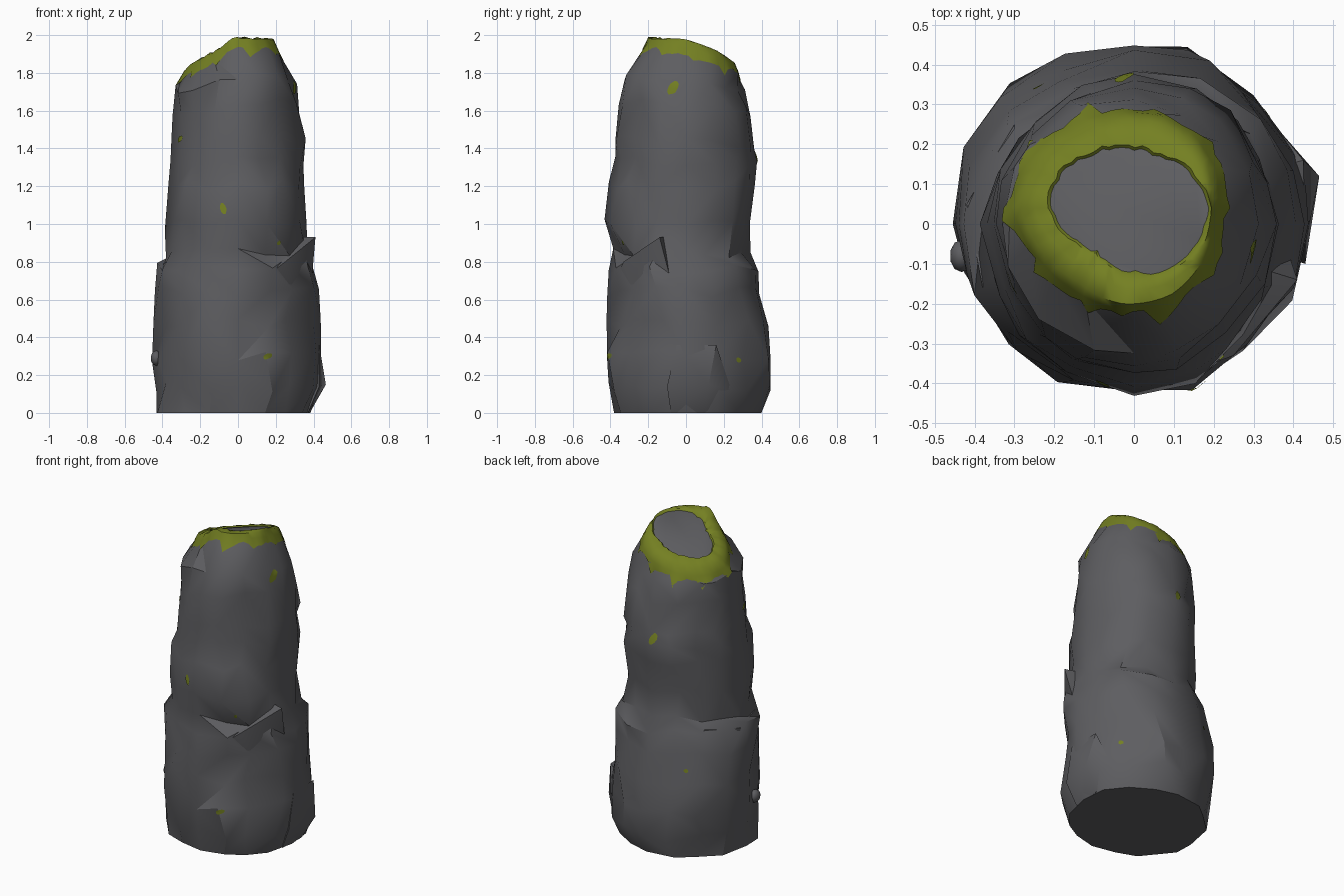
import bpy, bmesh, math, random
from mathutils import Vector
from mathutils.bvhtree import BVHTree

if "Cube" in bpy.data.objects:
    bpy.data.objects.remove(bpy.data.objects["Cube"])

random.seed(11)
rnd = random.uniform
CX, CY = -0.03, 0.04          # centre of the broken top


def material(name, rgb):
    m = bpy.data.materials.new(name)
    m.diffuse_color = (*rgb, 1)
    m.use_nodes = True
    m.node_tree.nodes["Principled BSDF"].inputs["Base Color"].default_value = m.diffuse_color
    return m


STONE = material("dark grey stone", (0.11, 0.11, 0.118))
MOSS = material("olive moss", (0.175, 0.215, 0.016))


def finish(name, bm, mat, angle=35):
    bmesh.ops.recalc_face_normals(bm, faces=bm.faces)
    me = bpy.data.meshes.new(name)
    bm.to_mesh(me)
    bm.free()
    ob = bpy.data.objects.new(name, me)
    bpy.context.collection.objects.link(ob)
    me.materials.append(mat)
    bpy.ops.object.select_all(action='DESELECT')
    ob.select_set(True)
    bpy.context.view_layer.objects.active = ob
    bpy.ops.object.shade_smooth_by_angle(angle=math.radians(angle))
    return ob


def loft(bm, rings, closed_ends):
    vs = [[bm.verts.new(p) for p in r] for r in rings]
    n = len(vs[0])
    for a, b in zip(vs, vs[1:]):
        for i in range(n):
            j = (i + 1) % n
            bm.faces.new((a[i], a[j], b[j], b[i]))
    if closed_ends:
        bm.faces.new(vs[0][::-1])
        bm.faces.new(vs[-1])


# Radii of the bare top and of the moss edge, every 30 degrees
INNER = [.21, .185, .15, .145, .15, .17, .175, .14, .12, .15, .18, .20]
OUTER = [.235, .25, .245, .23, .23, .25, .265, .235, .225, .25, .26, .25]


def polar(table, a):
    t = a / (2 * math.pi) * 12 % 12
    i = int(t)
    return table[i] + (table[(i + 1) % 12] - table[i]) * (t - i)


def top_z(x, y):
    peak = 0.035 * math.exp(-((x + .02) ** 2 + (y + .2) ** 2) / .005)
    return 1.918 + .28 * x - .26 * y + peak


def top_point(a, r, drop):
    x, y = CX + r * math.cos(a), CY + r * math.sin(a)
    return Vector((x, y, min(top_z(x, y) + drop, 2.0)))


# Pillar outline: z, left, right, front, back, tilt
PROFILE = [
    (0.00, .43, .385, .39, .40, 0), (0.13, .44, .44, .435, .445, 0),
    (0.30, .46, .445, .425, .445, 0), (0.48, .455, .435, .42, .44, 0),
    (0.64, .44, .43, .415, .385, 0), (0.77, .425, .41, .41, .385, 0),
    (0.84, .38, .37, .39, .345, 0), (1.00, .39, .36, .43, .335, 0),
    (1.20, .37, .35, .41, .365, 0), (1.33, .355, .35, .37, .38, 0),
    (1.43, .35, .36, .375, .36, .1), (1.60, .345, .325, .355, .34, .2),
    (1.74, .335, .31, .335, .31, .4),
]
# Chipped hollows: azimuth, z, depth
DENTS = [(-54, .48, .075), (-97, .18, .04), (-150, .50, .05), (-60, .86, .03),
         (25, .62, .03), (110, .80, .04), (160, 1.05, .03), (60, 1.0, .03),
         (-40, 1.52, .035), (-125, 1.25, .03), (-85, 1.78, .02), (200, .22, .03)]
N = 16
rings = []
for k, (z, l, r, f, b, tilt) in enumerate(PROFILE):
    ring = []
    for i in range(N):
        a = 2 * math.pi * (i + (rnd(-.25, .25) if i % 4 else 0)) / N
        c, s = math.cos(a), math.sin(a)
        rx, ry = (r if c > 0 else l), (b if s > 0 else f)
        grow = 1 + (rnd(-.045, .045) if i % 4 else rnd(-.015, .01))
        zz = z + (rnd(-.035, .035) if k else 0)
        for az, dz, depth in DENTS:
            da = (a - math.radians(az) + math.pi) % (2 * math.pi) - math.pi
            grow -= 2 * depth * math.exp(-(da / .22) ** 2 - ((z - dz) / .13) ** 2)
        x, y = rx * c * grow, ry * s * grow
        ring.append(Vector((x, y, zz + tilt * (.28 * x - .26 * y))))
    rings.append(ring)
ANG = [2 * math.pi * i / N for i in range(N)]
rings.append([top_point(a, polar(OUTER, a) * 1.06, -.07) for a in ANG])
rings.append([top_point(a, polar(OUTER, a) * .95, -.03) for a in ANG])
rings.append([top_point(a, polar(INNER, a) * 1.05, -.006) for a in ANG])
bm = bmesh.new()
loft(bm, rings, True)
bmesh.ops.triangulate(bm, faces=[f for f in bm.faces if len(f.verts) == 4],
                      quad_method='LONG_EDGE')
tree = BVHTree.FromBMesh(bm)
finish("stone_pillar", bm, STONE)


# Broken shelves of rock standing off the pillar
def chunk(name, pts):
    bm = bmesh.new()
    for p in pts:
        bm.verts.new(p)
    bmesh.ops.convex_hull(bm, input=bm.verts)
    finish(name, bm, STONE)


chunk("right_shelf", [(.12, -.38, .70), (.25, -.33, .80), (.41, -.14, .93), (.39, -.08, .70),
                      (.28, -.1, .93), (.18, -.25, .84), (.28, -.29, .68)])
chunk("left_shelf", [(-.42, .05, .77), (-.38, -.16, .80), (-.30, .25, .80), (-.42, .0, .55),
                     (-.3, .0, .82), (-.3, .28, .55), (-.39, -.16, .6)])
chunk("base_corner", [(.465, .12, .15), (.425, .16, .36), (.43, -.05, .36), (.38, .1, 0),
                      (.36, .24, .12), (.43, -.1, .14), (.37, -.08, 0), (.2, .1, .1)])

# Small pebble lodged in the left side
bm = bmesh.new()
bmesh.ops.create_icosphere(bm, subdivisions=2, radius=.037)
for v in bm.verts:
    v.co = Vector((v.co.x * .8, v.co.y * 1.1, v.co.z * 1.1)) + Vector((-.433, -.08, .29))
finish("side_pebble", bm, STONE)


# Moss rim draped over the broken edge
def wall(p, out):
    """Push a point just outside the stone."""
    d = Vector((p.x - CX, p.y - CY, 0)).normalized()
    hit = tree.ray_cast(p + d * .5, -d)[0]
    return hit + d * out if hit else p


M = 60
rows = [[] for _ in range(6)]
hang = 0
for i in range(M):
    a = 2 * math.pi * i / M
    ri, ro = polar(INNER, a), polar(OUTER, a)
    hang = .4 * hang + .6 * rnd(0, .035) if i % 6 else rnd(.04, .075)
    w = rnd(-.005, .005)
    rows[0].append(top_point(a, ri + w, -.012))
    rows[1].append(top_point(a, ri + .012 + w, .003))
    rows[2].append(top_point(a, (ri + ro) / 2, rnd(-.006, .008)))
    rows[3].append(top_point(a, ro * .96, -.015 + w))
    rows[4].append(wall(top_point(a, ro * 1.03, -.05), .010))
    rows[5].append(wall(top_point(a, ro * 1.05, -.058 - hang), .004))
bm = bmesh.new()
loft(bm, rows, False)
finish("moss_rim", bm, MOSS, 50)

# Moss spots lying on the stone: azimuth, z, half width, half height, slant
SPOTS = [(-101, 1.08, .017, .03, -.5), (-69, .30, .025, .017, .3), (-154, 1.45, .03, .018, .3),
         (-13, 1.72, .03, .038, .6), (-57, .90, .01, .012, 0), (40, .28, .016, .014, 0),
         (94, 1.36, .022, .038, .5), (125, .56, .014, .012, 0)]
bm = bmesh.new()
for az, z, w, h, slant in SPOTS:
    a = math.radians(az)
    d = Vector((math.cos(a), math.sin(a), 0))
    side = Vector((-d.y, d.x, 0))

    def on_stone(u, v):
        o = d + side * u + Vector((0, 0, z + v))
        hit = tree.ray_cast(o, -d)[0]
        return bm.verts.new((hit or o - d * .65) + d * .005)
    mid = on_stone(0, 0)
    rim = []
    for k in range(10):
        t = 2 * math.pi * k / 10
        g = rnd(.85, 1.15)
        rim.append(on_stone(w * g * (math.cos(t) + slant * math.sin(t)), h * g * math.sin(t)))
    for k in range(10):
        bm.faces.new((mid, rim[k], rim[(k + 1) % 10]))
finish("moss_spots", bm, MOSS)
